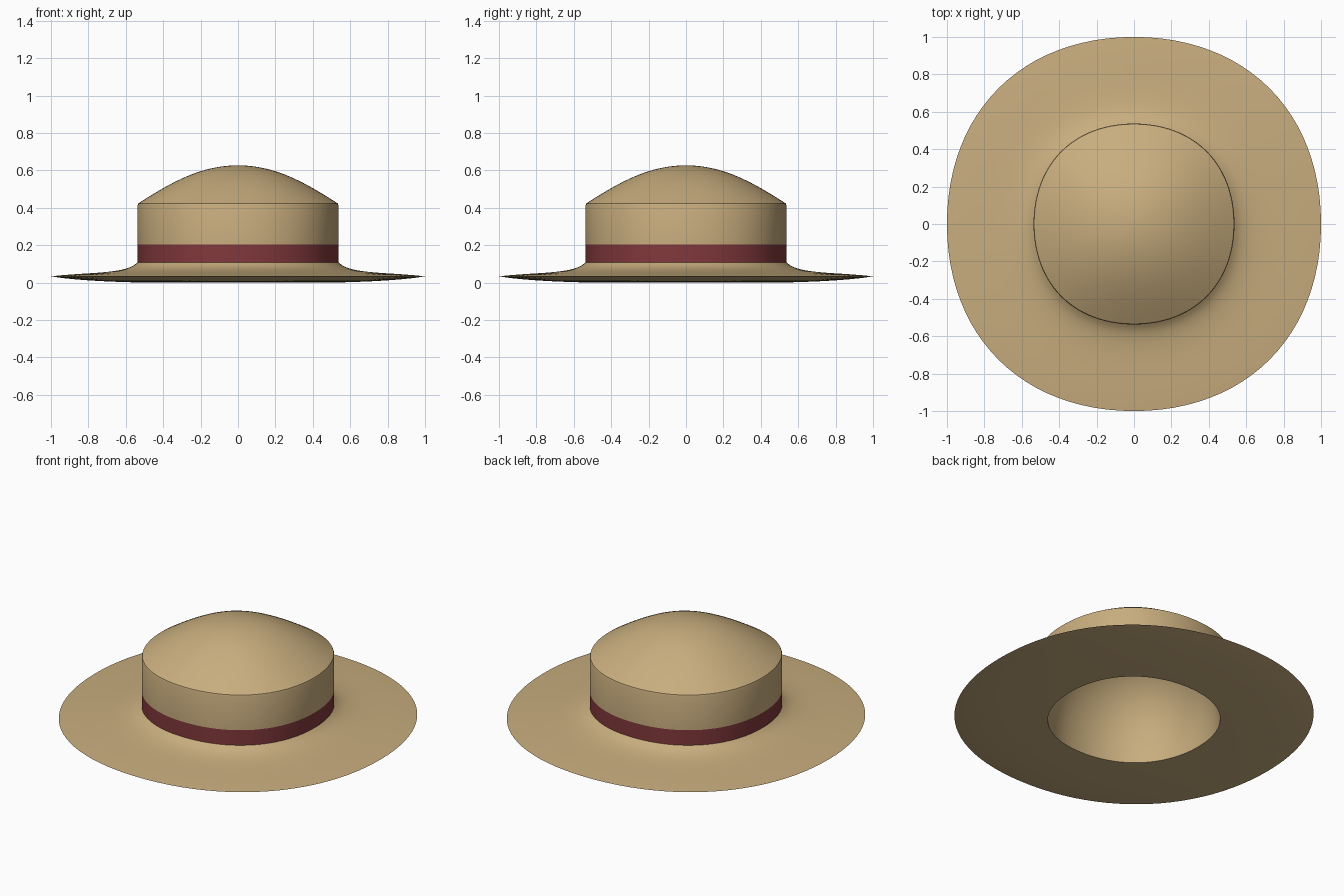
import bpy, bmesh, math

if "Cube" in bpy.data.objects:
    bpy.data.objects.remove(bpy.data.objects["Cube"])

SEG = 96
HANDLE = 0.60   # bezier handle of the slightly squarish outline


def outline():
    """Unit closed outline made of four cubic bezier quarters."""
    pts, n = [], SEG // 4
    for q in range(4):
        a = q * math.pi / 2
        c, s = math.cos(a), math.sin(a)
        for i in range(n):
            t = i / n
            u = 1 - t
            x = u**3 + 3*u*u*t + 3*u*t*t*HANDLE
            y = 3*u*u*t*HANDLE + 3*u*t*t + t**3
            pts.append((x*c - y*s, x*s + y*c))
    return pts


def bezier(p0, p1, p2, p3, n=12):
    out = []
    for i in range(n + 1):
        t = i / n
        u = 1 - t
        out.append(tuple(u**3*a + 3*u*u*t*b + 3*u*t*t*c + t**3*d
                         for a, b, c, d in zip(p0, p1, p2, p3)))
    return out


def material(name, col):
    m = bpy.data.materials.new(name)
    m.diffuse_color = (*col, 1)
    m.use_nodes = True
    m.node_tree.nodes["Principled BSDF"].inputs["Base Color"].default_value = m.diffuse_color
    return m


def lathe(name, profile, mat):
    """Sweep an (r, z) profile round the squarish outline."""
    bm = bmesh.new()
    rings = []
    for r, z in profile:
        if r < 1e-5:
            rings.append([bm.verts.new((0, 0, z))] * SEG)
        else:
            rings.append([bm.verts.new((x*r, y*r, z)) for x, y in outline()])
    for a, b in zip(rings, rings[1:]):
        for i in range(SEG):
            j = (i + 1) % SEG
            vs = list(dict.fromkeys((a[i], a[j], b[j], b[i])))
            bm.faces.new(vs)
    me = bpy.data.meshes.new(name)
    bm.to_mesh(me)
    bm.free()
    me.materials.append(mat)
    ob = bpy.data.objects.new(name, me)
    bpy.context.collection.objects.link(ob)
    bpy.ops.object.select_all(action='DESELECT')
    ob.select_set(True)
    bpy.context.view_layer.objects.active = ob
    bpy.ops.object.shade_smooth_by_angle(angle=math.radians(30))
    return ob


straw = material("straw tan", (0.58, 0.42, 0.21))
ribbon = material("ribbon dark red", (0.22, 0.04, 0.045))

# Brim: underside, rim and upper surface sweeping up to the band
under = bezier((0.48, 0.0), (0.66, 0.003), (0.88, 0.012), (1.0, 0.034))
upper = bezier((1.0, 0.034), (0.78, 0.058), (0.60, 0.045), (0.537, 0.108))
lathe("brim", under + upper[1:], straw)

# Ribbon band around the foot of the crown
lathe("band", [(0.537, 0.108), (0.537, 0.203)], ribbon)

# Crown: straight wall, tiny shoulder and bell-shaped top
top = bezier((0.534, 0.423), (0.36, 0.535), (0.20, 0.627), (0.0, 0.627), 20)
lathe("crown", [(0.537, 0.203), (0.537, 0.413)] + top, straw)

# Lining: domed hollow seen from below
lathe("lining", bezier((0.0, 0.56), (0.28, 0.56), (0.48, 0.35), (0.48, 0.0), 20), straw)
